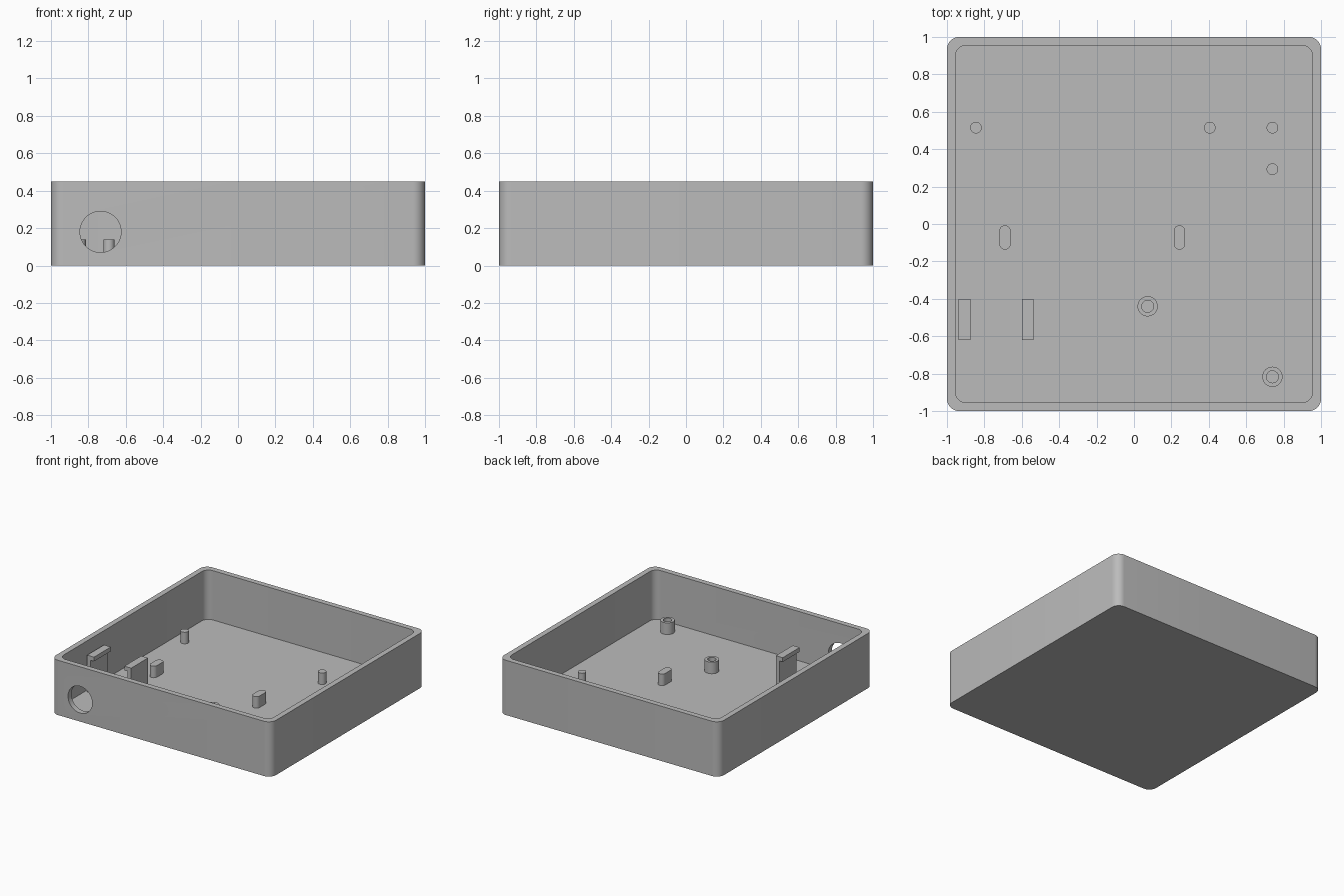
import bpy, bmesh, math
from mathutils import Matrix

if "Cube" in bpy.data.objects:
    bpy.data.objects.remove(bpy.data.objects["Cube"], do_unlink=True)

GREY = (0.5, 0.5, 0.5, 1)
grey = bpy.data.materials.new("plain grey plastic")
grey.use_nodes = True
grey.diffuse_color = GREY
grey.node_tree.nodes["Principled BSDF"].inputs["Base Color"].default_value = GREY

FLOOR, HEIGHT, WALL = 0.045, 0.45, 0.045
POST_TOP, CLIP_TOP = 0.14, 0.347
SINK = 0.01  # how far the fittings reach into the floor


def rounded(w, d, r, steps=8):
    """Outline of a w by d rectangle with corner radius r."""
    pts = []
    for i, (sx, sy) in enumerate([(1, 1), (-1, 1), (-1, -1), (1, -1)]):
        for k in range(steps + 1):
            a = math.pi / 2 * (i + k / steps)
            pts.append((sx * (w / 2 - r) + r * math.cos(a),
                        sy * (d / 2 - r) + r * math.sin(a)))
    return pts


def prism(name, outline, low, high, place=Matrix()):
    """Extrude an outline along z from low to high, then place it."""
    bm = bmesh.new()
    face = bm.faces.new([bm.verts.new((x, y, low)) for x, y in outline])
    side = bmesh.ops.extrude_face_region(bm, geom=[face])["geom"]
    top = [v for v in side if isinstance(v, bmesh.types.BMVert)]
    bmesh.ops.translate(bm, verts=top, vec=(0, 0, high - low))
    bmesh.ops.remove_doubles(bm, verts=bm.verts, dist=1e-5)
    bmesh.ops.transform(bm, matrix=place, verts=bm.verts)
    bmesh.ops.recalc_face_normals(bm, faces=bm.faces)
    mesh = bpy.data.meshes.new(name)
    bm.to_mesh(mesh)
    bm.free()
    mesh.materials.append(grey)
    obj = bpy.data.objects.new(name, mesh)
    bpy.context.collection.objects.link(obj)
    return obj


def activate(obj):
    bpy.ops.object.select_all(action="DESELECT")
    obj.select_set(True)
    bpy.context.view_layer.objects.active = obj


def smooth(obj):
    activate(obj)
    bpy.ops.object.shade_smooth_by_angle(angle=math.radians(30))


def cut(obj, cutter):
    cutter.hide_render = True
    mod = obj.modifiers.new("cut", "BOOLEAN")
    mod.operation, mod.solver, mod.object = "DIFFERENCE", "EXACT", cutter
    activate(obj)
    bpy.ops.object.modifier_apply(modifier=mod.name)
    bpy.data.objects.remove(cutter, do_unlink=True)


def at(x, y):
    return Matrix.Translation((x, y, 0))


# Open tray with a round socket hole in the front wall
tray = prism("tray", rounded(2, 2, 0.065), 0, HEIGHT)
inside = 2 - 2 * WALL
cut(tray, prism("cavity", rounded(inside, inside, 0.058), FLOOR, HEIGHT + 0.1))
socket = Matrix.Translation((-0.735, -1, 0.18)) @ Matrix.Rotation(math.pi / 2, 4, "X")
cut(tray, prism("socket_hole", rounded(0.22, 0.22, 0.11, 12), -0.1, 0.1, socket))
smooth(tray)

# Round locating pins
for i, (x, y) in enumerate([(-0.845, 0.515), (0.405, 0.515), (0.74, 0.515), (0.74, 0.293)]):
    smooth(prism(f"pin_{i + 1}", rounded(0.062, 0.062, 0.031), FLOOR - SINK, POST_TOP, at(x, y)))

# Oblong locating posts
for side, x in (("right", -0.69), ("left", 0.243)):
    smooth(prism(f"oblong_post_{side}", rounded(0.06, 0.13, 0.03),
                 FLOOR - SINK, POST_TOP, at(x, -0.072)))

# Hollow screw bosses
for side, x, y in (("middle", 0.073, -0.44), ("corner", 0.74, -0.817)):
    boss = prism(f"screw_boss_{side}", rounded(0.108, 0.108, 0.054),
                 FLOOR - SINK, POST_TOP, at(x, y))
    cut(boss, prism("bore", rounded(0.064, 0.064, 0.032), FLOOR, HEIGHT, at(x, y)))
    smooth(boss)

# Pair of clips with lips facing each other, either side of the socket
hook = [(0.168, FLOOR - SINK), (0.2, FLOOR - SINK), (0.2, CLIP_TOP),
        (0.138, CLIP_TOP), (0.138, CLIP_TOP - 0.035), (0.168, CLIP_TOP - 0.035)]
stand = Matrix.Translation((-0.737, -0.51, 0)) @ Matrix.Rotation(math.pi / 2, 4, "X")
for side, s in (("right", -1), ("left", 1)):
    prism(f"clip_{side}", [(s * x, z) for x, z in hook], -0.11, 0.11, stand)
